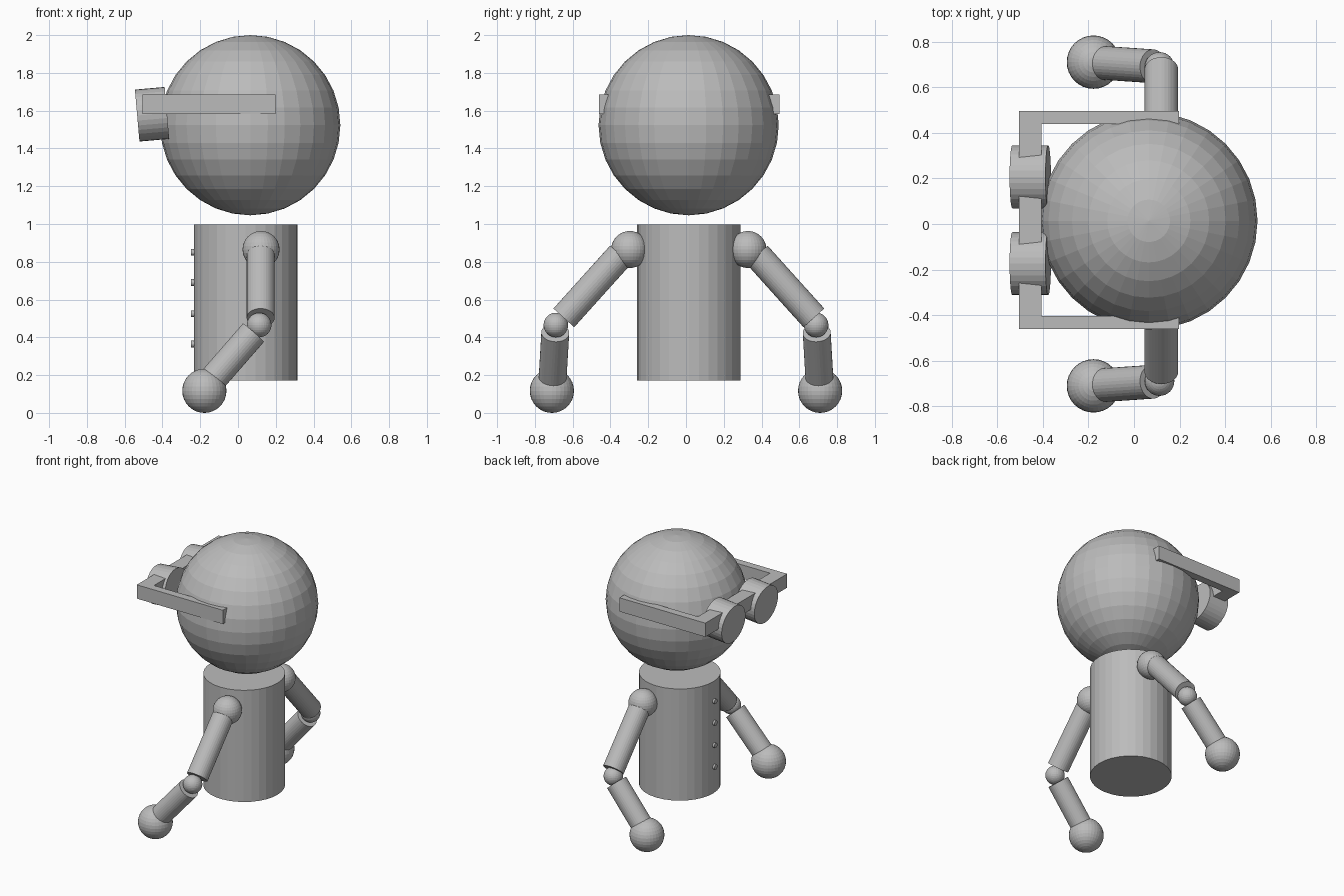
import bpy, math
from mathutils import Vector

if "Cube" in bpy.data.objects:
    bpy.data.objects.remove(bpy.data.objects["Cube"])

grey = bpy.data.materials.new("plain grey")
grey.diffuse_color = (0.5, 0.5, 0.5, 1)
grey.use_nodes = True
grey.node_tree.nodes["Principled BSDF"].inputs["Base Color"].default_value = grey.diffuse_color


def finish(name):
    ob = bpy.context.object
    ob.name = name
    ob.data.materials.append(grey)
    return ob


def ball(name, centre, radius):
    bpy.ops.mesh.primitive_uv_sphere_add(segments=32, ring_count=16, radius=radius, location=centre)
    return finish(name)


def rod(name, a, b, radius, sides=32):
    a, b = Vector(a), Vector(b)
    d = b - a
    bpy.ops.mesh.primitive_cylinder_add(vertices=sides, radius=radius, depth=d.length,
                                        location=(a + b) / 2,
                                        rotation=d.to_track_quat('Z', 'Y').to_euler())
    return finish(name)


def box(name, lo, hi):
    lo, hi = Vector(lo), Vector(hi)
    bpy.ops.mesh.primitive_cube_add(size=1, location=(lo + hi) / 2)
    bpy.context.object.scale = hi - lo
    return finish(name)


# head and torso
ball("head", (0.065, 0.014, 1.523), 0.477)
rod("torso", (0.04, 0.015, 0.172), (0.04, 0.015, 0.997), 0.274)

# buttons down the chest
for z in (0.85, 0.69, 0.525, 0.365):
    rod("button", (-0.248, 0.005, z), (-0.21, 0.005, z), 0.018)

# arms: y positions differ slightly from left to right
for side, s, mid in (("left", 1, 0.015), ("right", -1, 0.015)):
    ball(side + "_shoulder", (0.122, mid + s * 0.313, 0.865), 0.098)
    rod(side + "_upper_arm", (0.12, mid + s * 0.362, 0.836), (0.12, mid + s * 0.662, 0.503), 0.074)
    ball(side + "_elbow", (0.112, s * 0.689, 0.465), 0.065)
    rod(side + "_forearm", (0.082, s * 0.692, 0.425), (-0.14, s * 0.707, 0.17), 0.074)
    ball(side + "_hand", (-0.178, s * 0.71, 0.117), 0.117)

# glasses frame: two temples and a front bar
Z0, Z1 = 1.583, 1.685
box("left_temple", (-0.505, 0.438, Z0), (0.198, 0.495, Z1))
box("right_temple", (-0.505, -0.46, Z0), (0.198, -0.403, Z1))
box("front_bar", (-0.505, -0.43, Z0), (-0.405, 0.465, Z1))

# round lenses, tilted slightly downwards
tilt = math.radians(5)
half = Vector((math.cos(tilt), 0, math.sin(tilt))) * 0.079
for y in (0.207, -0.174):
    c = Vector((-0.455, y, 1.581))
    rod("lens", c - half, c + half, 0.138)
